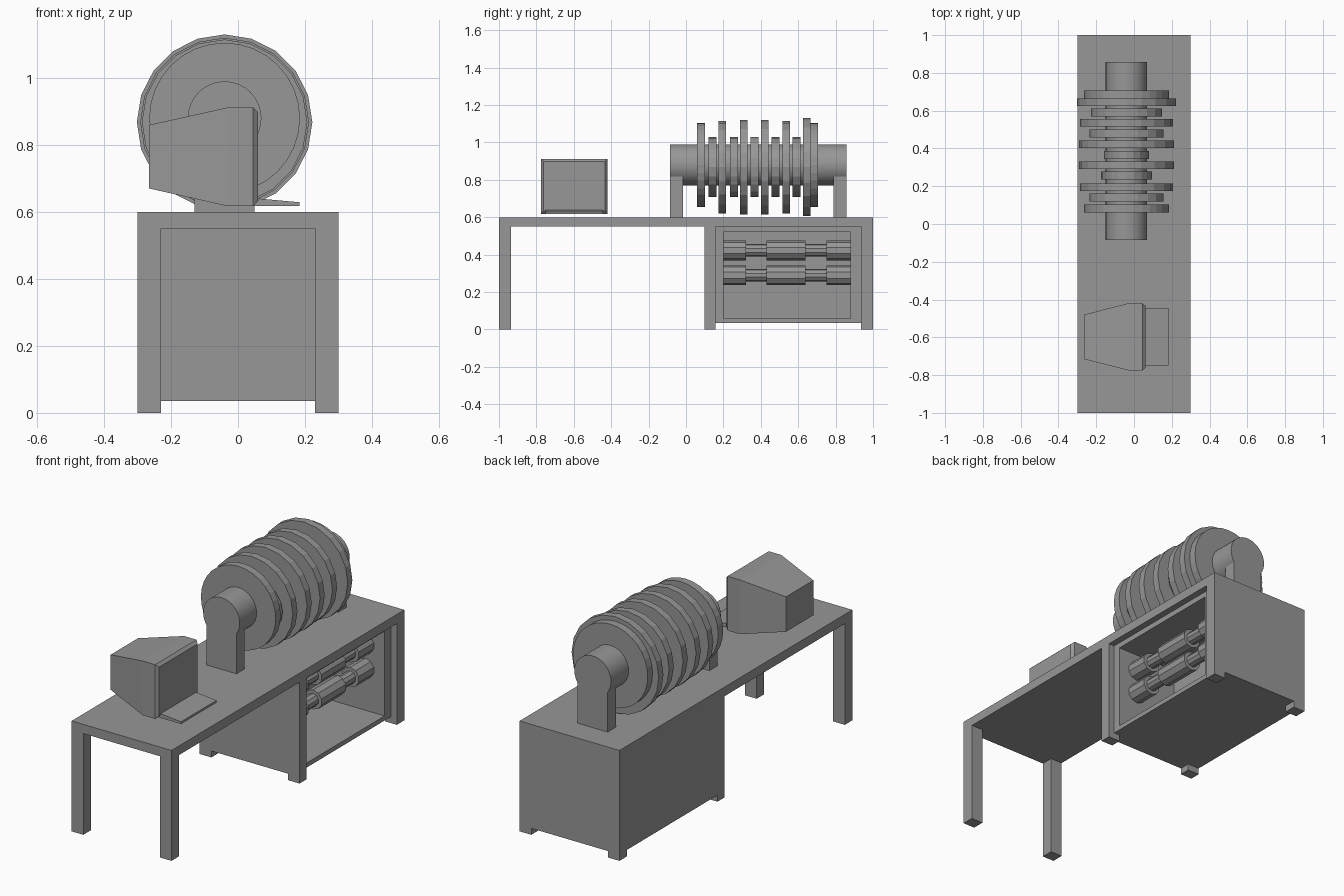
import bpy, bmesh, math
from mathutils import Vector, Matrix

if "Cube" in bpy.data.objects:
    bpy.data.objects.remove(bpy.data.objects["Cube"])

grey = bpy.data.materials.new("machine grey")
grey.diffuse_color = (0.31, 0.31, 0.31, 1)
grey.use_nodes = True
grey.node_tree.nodes["Principled BSDF"].inputs["Base Color"].default_value = grey.diffuse_color


def finish(name, bm):
    bmesh.ops.recalc_face_normals(bm, faces=bm.faces[:])
    mesh = bpy.data.meshes.new(name)
    bm.to_mesh(mesh)
    bm.free()
    mesh.materials.append(grey)
    ob = bpy.data.objects.new(name, mesh)
    bpy.context.collection.objects.link(ob)
    return ob


def box(name, x, y, z):
    bm = bmesh.new()
    bmesh.ops.create_cube(bm, size=1)
    for v in bm.verts:
        v.co = [(a + b) / 2 + c * (b - a) for c, (a, b) in zip(v.co, (x, y, z))]
    return finish(name, bm)


def rod(name, x, z, y0, y1, rx, rz, sides, smooth=False):
    """Cylinder along y, optionally with an oval section."""
    bm = bmesh.new()
    bmesh.ops.create_cone(bm, cap_ends=True, segments=sides, radius1=1, radius2=1, depth=1)
    bm.transform(Matrix.Rotation(math.pi / 2, 4, 'X'))
    for v in bm.verts:
        v.co = Vector((x + v.co.x * rx, (y0 + y1) / 2 + v.co.y * (y1 - y0), z + v.co.z * rz))
    for f in bm.faces:
        f.smooth = smooth and len(f.verts) == 4
    ob = finish(name, bm)
    if smooth:
        ob.data.set_sharp_from_angle(angle=math.radians(40))
    return ob


def loft(name, sections):
    """Skin rectangles stacked along x: (x, y0, y1, z0, z1)."""
    bm = bmesh.new()
    rings = [[bm.verts.new((x, *p)) for p in ((a, c), (b, c), (b, d), (a, d))]
             for x, a, b, c, d in sections]
    for r, s in zip(rings, rings[1:]):
        for i in range(4):
            j = (i + 1) % 4
            bm.faces.new((r[i], r[j], s[j], s[i]))
    bm.faces.new(rings[0])
    bm.faces.new(rings[-1])
    return finish(name, bm)


# Table top and six legs
box("table_top", (-.3, .3), (-1, 1), (.55, .6))
for y0, y1 in ((-1, -.935), (.10, .158), (.935, 1)):
    for x0 in (-.3, .23):
        box("leg", (x0, x0 + .07), (y0, y1), (0, .55))

# Cabinet with an open compartment on the right
cabinet = box("cabinet", (-.3, .265), (.10, 1), (.035, .55))
cutter = box("compartment_cutter", (-.1, .4), (.2, .88), (.06, .52))
cutter.hide_render = True
cutter.hide_set(True)
cut = cabinet.modifiers.new("compartment", 'BOOLEAN')
cut.object = cutter
cut.solver = 'EXACT'

# Stepped rollers inside the compartment
steps = (.2, .32, .43, .64, .75, .88)
for z in (.29, .423):
    for i, (a, b) in enumerate(zip(steps, steps[1:])):
        r = .034 if i % 2 else .053
        rod("roller_section", .15, z, a, b, r, r, 10)

# Drum axle and its two posts
AX = -.04
rod("axle", AX, .88, -.085, .858, .11, .11, 32, True)
for y0, y1 in ((-.085, -.015), (.788, .858)):
    box("axle_post", (AX - .09, AX + .09), (y0, y1), (.6, .87))

# Drum end discs
for y0 in (.06, .665):
    rod("end_disc", AX, .88, y0, y0 + .042, .225, .225, 32)

# Large drum discs
for y0, r in ((.175, .247), (.29, .252), (.402, .252), (.515, .247), (.625, .262)):
    rod("large_disc", AX, .868, y0, y0 + .04, r, r, 20)

# Small oval discs between them
for y0, rx in ((.12, .195), (.235, .135), (.345, .12), (.458, .195), (.57, .187)):
    rod("small_disc", AX, .868, y0, y0 + .042, rx, .16, 20)

# Monitor: tapered back, straight case, chamfered screen edge
loft("monitor", ((-.265, -.715, -.48, .67, .86),
                 (-.03, -.775, -.42, .617, .912),
                 (.045, -.775, -.42, .617, .912),
                 (.06, -.762, -.433, .634, .898)))

# Sloping keyboard
loft("keyboard", ((.05, -.75, -.445, .617, .641), (.183, -.75, -.445, .617, .629)))
